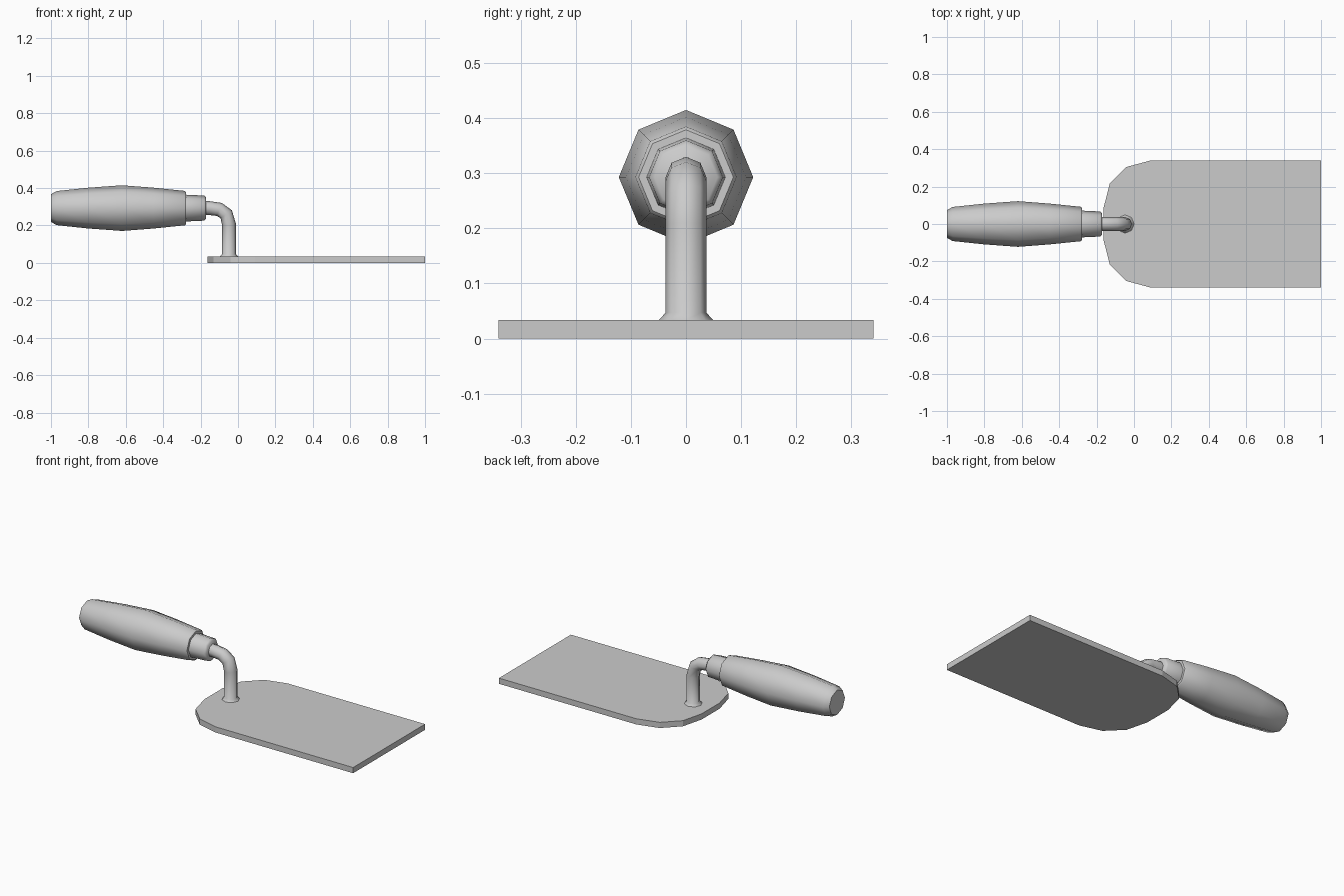
import bpy, bmesh, math
from mathutils import Vector

if "Cube" in bpy.data.objects:
    bpy.data.objects.remove(bpy.data.objects["Cube"], do_unlink=True)

SIDES = 8
AXIS_Z = 0.293   # height of the handle axis
POST_X = -0.048  # position of the upright post

grey = bpy.data.materials.new("light grey")
grey.use_nodes = True
colour = (0.6, 0.6, 0.6, 1)
grey.diffuse_color = colour
grey.node_tree.nodes["Principled BSDF"].inputs["Base Color"].default_value = colour


def finish(name, bm, smooth_angle=None):
    bmesh.ops.recalc_face_normals(bm, faces=bm.faces)
    mesh = bpy.data.meshes.new(name)
    bm.to_mesh(mesh)
    bm.free()
    mesh.materials.append(grey)
    obj = bpy.data.objects.new(name, mesh)
    bpy.context.collection.objects.link(obj)
    if smooth_angle:
        bpy.ops.object.select_all(action="DESELECT")
        obj.select_set(True)
        bpy.context.view_layer.objects.active = obj
        bpy.ops.object.shade_smooth_by_angle(angle=math.radians(smooth_angle))
    return obj


def tube(name, stations):
    """Capped octagonal tube through (x, z, radius) stations in the xz plane."""
    bm = bmesh.new()
    centres = [Vector((x, 0, z)) for x, z, r in stations]
    across = Vector((0, 1, 0))
    rings = []
    for i, (x, z, r) in enumerate(stations):
        before = centres[i] - centres[i - 1] if i else Vector()
        after = centres[i + 1] - centres[i] if i + 1 < len(centres) else Vector()
        tangent = (before.normalized() + after.normalized()).normalized()
        up = tangent.cross(across)
        ring = []
        for k in range(SIDES):
            a = math.tau * k / SIDES
            ring.append(bm.verts.new(centres[i] + r * (math.cos(a) * across + math.sin(a) * up)))
        rings.append(ring)
    for a, b in zip(rings, rings[1:]):
        for k in range(SIDES):
            j = (k + 1) % SIDES
            bm.faces.new((a[k], a[j], b[j], b[k]))
    bm.faces.new(rings[0])
    bm.faces.new(rings[-1])
    return finish(name, bm, 50)


def turned(name, profile):
    return tube(name, [(x, AXIS_Z, r) for x, r in profile])


# Blade: flat plate with a rounded heel
half = [(1, 0.34), (0.09, 0.34), (-0.04, 0.305), (-0.13, 0.215), (-0.163, 0.085)]
outline = half + [(x, -y) for x, y in reversed(half)]
bm = bmesh.new()
base = bm.faces.new([bm.verts.new((x, y, 0)) for x, y in outline])
top = bmesh.ops.extrude_face_region(bm, geom=[base])
bmesh.ops.translate(bm, vec=(0, 0, 0.034),
                    verts=[v for v in top["geom"] if isinstance(v, bmesh.types.BMVert)])
finish("blade", bm)

# Grip and ferrule, turned around the handle axis
turned("grip", [(-1, 0.074), (-0.97, 0.091), (-0.8, 0.109), (-0.62, 0.122),
                (-0.45, 0.109), (-0.285, 0.092), (-0.278, 0.086)])
turned("ferrule", [(-0.29, 0.072), (-0.18, 0.067), (-0.17, 0.057)])

# Bent neck with a flared foot on the blade
tube("neck", [(-0.19, AXIS_Z, 0.037), (-0.155, AXIS_Z, 0.037), (-0.1, 0.286, 0.037),
              (-0.063, 0.26, 0.037), (POST_X, 0.205, 0.037),
              (POST_X, 0.047, 0.037), (POST_X, 0.033, 0.05)])
